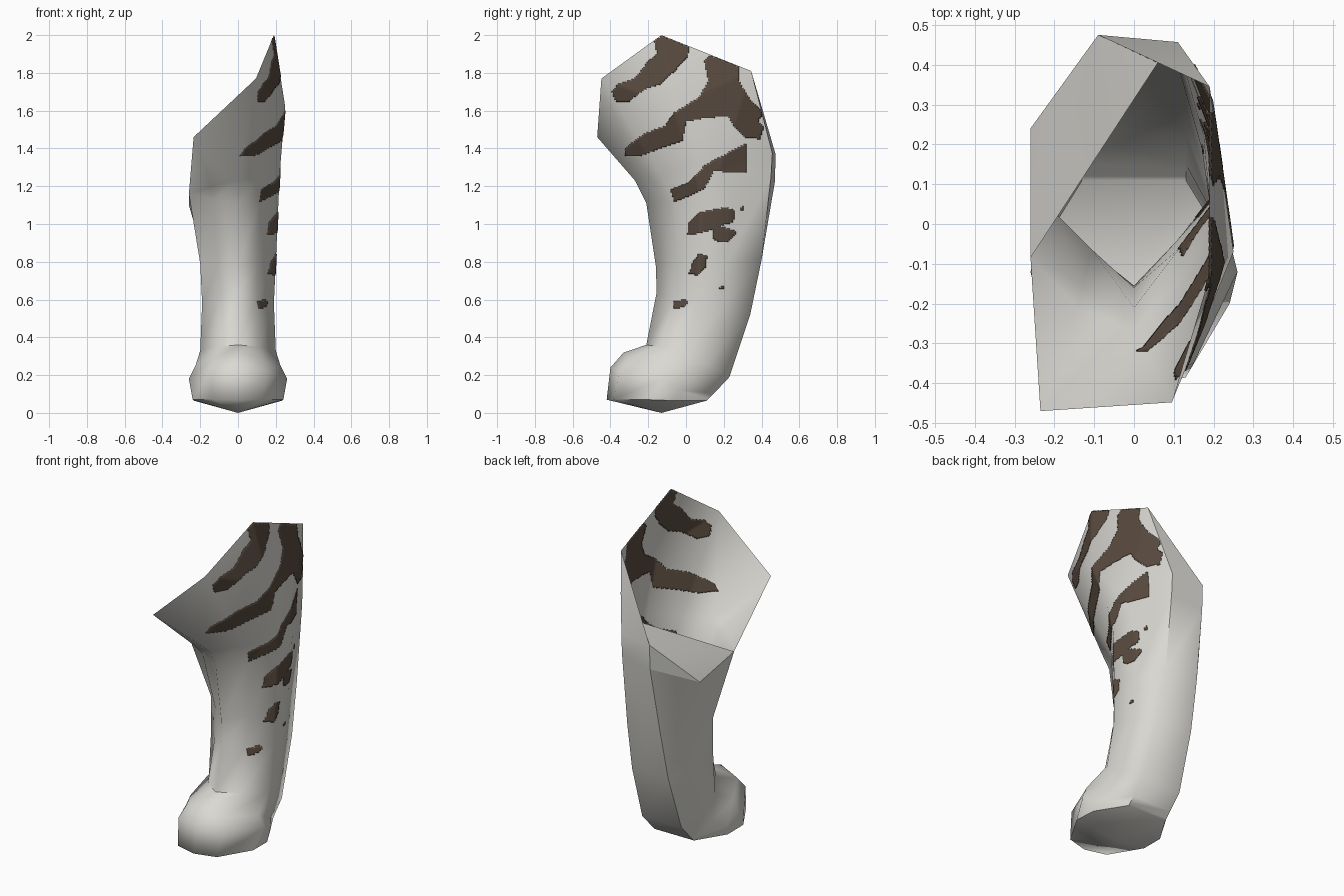
import bpy, bmesh
from mathutils import Vector
from mathutils.bvhtree import BVHTree

if "Cube" in bpy.data.objects:
    bpy.data.objects.remove(bpy.data.objects["Cube"])


def material(name, rgb):
    m = bpy.data.materials.new(name)
    m.diffuse_color = (*rgb, 1)
    m.use_nodes = True
    m.node_tree.nodes["Principled BSDF"].inputs["Base Color"].default_value = m.diffuse_color
    return m


def make_object(name, bm, mat, angle):
    me = bpy.data.meshes.new(name)
    bm.to_mesh(me)
    ob = bpy.data.objects.new(name, me)
    bpy.context.collection.objects.link(ob)
    me.materials.append(mat)
    bpy.ops.object.select_all(action='DESELECT')
    ob.select_set(True)
    bpy.context.view_layer.objects.active = ob
    bpy.ops.object.shade_smooth_by_angle(angle=angle)
    return ob


fur = material("pale_grey_fur", (0.70, 0.69, 0.65))
dark = material("dark_brown_stripe", (0.10, 0.07, 0.05))

# Half rings, bottom to top: front, front side, side, rear side, back corner
RINGS = [
    [(0, -.42, .07), (.13, -.385, .07), (.24, -.2, .07), (.235, -.06, .065), (.13, .11, .065)],
    [(0, -.40, .24), (.15, -.35, .22), (.26, -.12, .18), (.24, -.04, .12), (.13, .12, .075)],
    [(0, -.33, .32), (.13, -.30, .285), (.225, -.13, .25), (.195, .03, .17), (.13, .15, .105)],
    [(0, -.21, .36), (.11, -.13, .35), (.20, .01, .33), (.18, .11, .26), (.13, .23, .19)],
    [(0, -.155, .64), (.10, -.055, .62), (.19, .055, .58), (.17, .19, .55), (.12, .34, .52)],
    [(0, -.16, .78), (.105, -.045, .78), (.20, .07, .79), (.175, .22, .80), (.11, .40, .81)],
    [(0, -.21, 1.11), (.115, -.06, 1.12), (.215, .08, 1.14), (.20, .23, 1.18), (.11, .45, 1.25)],
]
bm = bmesh.new()
V = lambda *co: bm.verts.new(co)
F = lambda *vs: bm.faces.new(vs)
loops = []
for half in RINGS:
    loops.append([V(*p) for p in half] + [V(-x, y, z) for x, y, z in reversed(half[1:])])
# The inner side sits a little further forward on the shin
for ring in loops[4:6]:
    ring[7].co.y -= .04
    ring[8].co.y -= .02

# Sole fan, paw and lower leg
sole = V(0, -.13, 0)
for i in range(9):
    j = (i + 1) % 9
    F(sole, loops[0][j], loops[0][i])
    for a, b in zip(loops, loops[1:]):
        F(a[i], a[j], b[j], b[i])

# The inner side of the last ring is the low part of the open rim
n = loops[-1]
n[8].co = (-.13, -.15, 1.13)
n[7].co = (-.26, -.085, 1.16)
n[6].co = (-.26, .24, 1.10)
n[5].co = (-.09, .47, 1.22)
inner_rim, inner_back = n[7], n[6]

# Chest and shoulder points
c = [V(0, -.27, 1.23), V(.12, -.13, 1.25), V(.225, .04, 1.32), V(.215, .18, 1.29),
     V(.11, .457, 1.375)]
cl, back_l = V(-.14, -.21, 1.20), V(-.09, .475, 1.367)
tip, front_top = V(-.235, -.47, 1.46), V(.095, -.448, 1.77)
peak, rear_top = V(.19, -.13, 2.0), V(.19, .345, 1.81)
bulge, ledge = V(.25, -.07, 1.62), V(.06, .405, 1.45)
for i in range(3):
    F(n[i], n[i + 1], c[i + 1], c[i])
F(n[3], n[4], c[3])
F(n[4], c[4], c[3])
F(n[4], n[5], back_l, c[4])
F(n[5], inner_back, back_l)
F(n[8], n[0], c[0], cl)
F(inner_rim, n[8], cl)
# Chest flare
F(inner_rim, cl, tip)
F(cl, c[0], tip)
F(c[0], front_top, tip)
F(c[0], c[1], front_top)
# Outer shoulder panel
F(c[1], bulge, front_top)
F(c[1], c[2], bulge)
F(front_top, bulge, peak)
F(bulge, rear_top, peak)
F(c[2], c[3], bulge)
F(c[3], rear_top, bulge)
F(c[3], c[4], rear_top)
F(c[4], back_l, rear_top)
bmesh.ops.recalc_face_normals(bm, faces=bm.faces)
# Folded ledge at the back of the opening
F(inner_rim, back_l, inner_back)
F(inner_rim, ledge, back_l)
bm.normal_update()
leg = make_object("striped_leg", bm, fur, 0.87)
surface = BVHTree.FromBMesh(bm)

# Keep the front ridge, toe edge and the outer back corner soft, the fold sharp
for e in leg.data.edges:
    p = [leg.data.vertices[i].co for i in e.vertices]
    front = all(abs(q.x) < .01 and q.y < -.1 and q.z > .2 for q in p)
    toe = all(abs(q.x) < .14 and q.y < -.38 and q.z < .08 for q in p)
    outer_back = all(q.x > .1 and q.y > .1 and .1 < q.z < .85 for q in p)
    side = all(q.x > .1 and -.1 < q.y < .43 and q.z > .8 for q in p)
    if front or toe or outer_back or side:
        e.use_edge_sharp = False
    if inner_back.index in e.vertices and all(q.z > 1 for q in p):
        e.use_edge_sharp = True

# Stripe outlines seen from the outer side (y, z in hundredths)
S1 = [(-17, 198), (-13, 201), (2, 195), (1, 189), (-6, 181), (-14, 174), (-22, 171), (-30, 165),
      (-37, 165), (-39, 170), (-36, 174), (-27, 177), (-20, 186), (-15, 190)]
S2 = [(13, 190), (28, 184), (28, 176), (33, 167), (41, 159), (38, 155), (41, 151), (39, 145),
      (31, 146), (26, 151), (22, 157), (10, 156), (0, 154), (-2, 144), (-14, 140), (-24, 136),
      (-32, 136), (-32, 140), (-22, 148), (-11, 152), (-6, 159), (7, 167), (12, 176), (10, 186)]
S3 = [(32, 143), (32, 127), (26, 127), (15, 128), (10, 119), (2, 115), (-6, 112), (-8, 118),
      (2, 122), (10, 131), (19, 136)]
S4 = [(2, 101), (7, 106), (21, 109), (26, 107), (25, 101), (18, 99), (27, 96), (22, 90),
      (15, 91), (14, 97), (7, 95), (1, 94)]
S5 = [(7, 84), (11, 83), (10, 77), (6, 73), (2, 74), (4, 80)]
S6 = [(-6, 59), (0, 60), (1, 58), (-1, 56), (-6, 55)]
SPOTS = [[(28, 108), (31, 110), (30, 107)], [(18, 66), (20, 68), (20, 66)]]


def inside(poly, y, z):
    hit = False
    for (y1, z1), (y2, z2) in zip(poly, poly[1:] + poly[:1]):
        if (z1 > z) != (z2 > z) and y < y1 + (z - z1) * (y2 - y1) / (z2 - z1):
            hit = not hit
    return hit


# Stripes: thin plates of small cells laid on the outer surface
STEP = 0.008
plate = bmesh.new()
cache = {}


def corner(i, k):
    if (i, k) not in cache:
        p, nor, _, _ = surface.ray_cast(Vector((2, i * STEP, k * STEP)), Vector((-1, 0, 0)))
        cache[i, k] = plate.verts.new(p) if p and abs(nor.x) > .25 else None
    return cache[i, k]


for i in range(-60, 60):
    for k in range(60, 251):
        y, z = (i + .5) * STEP * 100, (k + .5) * STEP * 100
        if any(inside(s, y, z) for s in [S1, S2, S3, S4, S5, S6] + SPOTS):
            vs = [corner(i, k), corner(i + 1, k), corner(i + 1, k + 1), corner(i, k + 1)]
            if all(vs) and max(v.co.x for v in vs) - min(v.co.x for v in vs) < .05:
                plate.faces.new(vs)
bmesh.ops.delete(plate, geom=[v for v in plate.verts if not v.link_faces], context='VERTS')
stripes = make_object("leg_stripes", plate, dark, 0.87)
mod = stripes.modifiers.new("thickness", 'SOLIDIFY')
mod.thickness = 0.007
mod.offset = 0
